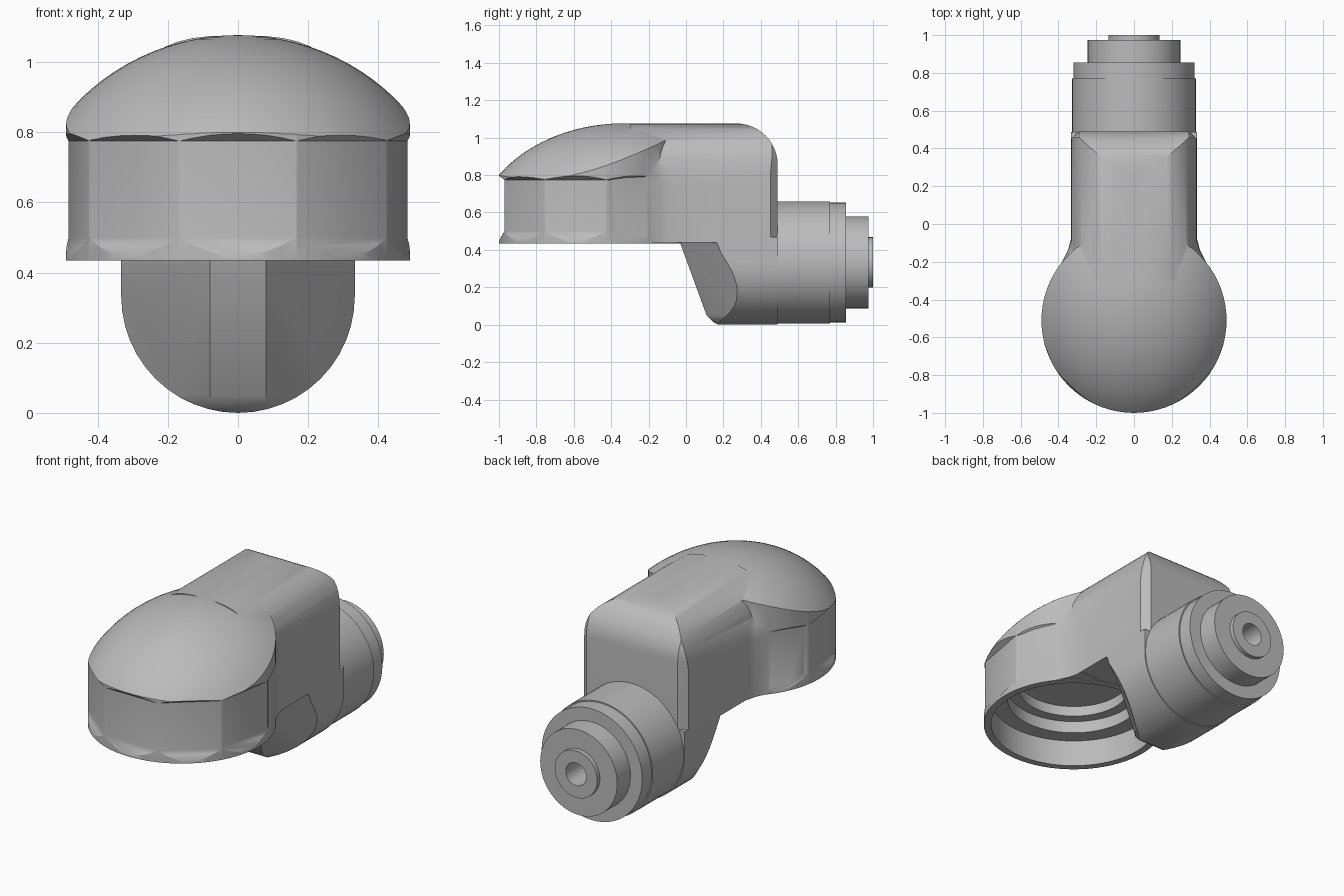
import bpy, bmesh
from math import sin, cos, pi, radians, copysign

cube = bpy.data.objects.get("Cube")
if cube:
    bpy.data.objects.remove(cube, do_unlink=True)

grey = bpy.data.materials.new("plain_grey")
grey.use_nodes = True
grey.diffuse_color = (0.5, 0.5, 0.5, 1)
grey.node_tree.nodes["Principled BSDF"].inputs["Base Color"].default_value = (0.5, 0.5, 0.5, 1)

HEAD_Y = -0.51
BASE_Z = 0.435


def finish(name, bm):
    bmesh.ops.recalc_face_normals(bm, faces=bm.faces)
    mesh = bpy.data.meshes.new(name)
    bm.to_mesh(mesh)
    bm.free()
    mesh.materials.append(grey)
    obj = bpy.data.objects.new(name, mesh)
    bpy.context.collection.objects.link(obj)
    return obj


def loft(name, rings):
    """Skin a row of equal rings and cap both ends."""
    bm = bmesh.new()
    rows = [[bm.verts.new(p) for p in ring] for ring in rings]
    n = len(rows[0])
    for a, b in zip(rows, rows[1:]):
        for i in range(n):
            j = (i + 1) % n
            bm.faces.new((a[i], a[j], b[j], b[i]))
    bm.faces.new(rows[0])
    bm.faces.new(rows[-1])
    return finish(name, bm)


def ring_z(r, z, n=72, start=0.0):
    return [(r * cos(start + 2 * pi * i / n), HEAD_Y + r * sin(start + 2 * pi * i / n), z)
            for i in range(n)]


def boolean(target, tool, operation):
    mod = target.modifiers.new("join", 'BOOLEAN')
    mod.operation = operation
    mod.solver = 'EXACT'
    mod.object = tool
    bpy.context.view_layer.objects.active = target
    bpy.ops.object.modifier_apply(modifier=mod.name)
    bpy.data.objects.remove(tool, do_unlink=True)


def smooth(obj, angle=30):
    bpy.ops.object.select_all(action='DESELECT')
    obj.select_set(True)
    bpy.context.view_layer.objects.active = obj
    bpy.ops.object.shade_smooth_by_angle(angle=radians(angle))


# Round head, trimmed by a nine-sided grip and a domed top
body = loft("elbow_body", [ring_z(0.49, BASE_Z), ring_z(0.49, 1.2)])
grip = [(0.52, 0.40), (0.495, 0.44), (0.461, 0.50), (0.461, 0.775), (0.495, 0.80), (0.6, 0.85), (0.6, 1.3)]
boolean(body, loft("grip", [ring_z(a / cos(pi / 9), z, 9, -pi / 2 + pi / 9) for a, z in grip]),
        'INTERSECT')
bm = bmesh.new()
bmesh.ops.create_uvsphere(bm, u_segments=64, v_segments=48, radius=1)
for v in bm.verts:
    v.co = (v.co.x * 0.63, v.co.y * 0.80 - 0.33, v.co.z * 0.61 + 0.467)
boolean(body, finish("dome", bm), 'INTERSECT')


# Half arch shared by the arm and the neck; a higher power gives squarer shoulders
def arch(w, spring, rise, y, turn=1, power=2.0):
    pts = []
    for i in range(25):
        c, s = cos(pi * i / 24), max(sin(pi * i / 24), 0)
        pts.append((turn * w * copysign(abs(c) ** (2 / power), c), y,
                    spring + turn * rise * s ** (2 / power)))
    return pts


# Neck flaring from the arm out to the head
stations = [(0.47, 0.79, 0.20, -0.40), (0.44, 0.79, 0.25, -0.32), (0.385, 0.79, 0.28, -0.21),
            (0.35, 0.77, 0.29, -0.14), (0.325, 0.742, 0.31, -0.05)]
neck = loft("neck", [arch(w, s, r, y) + [(-w, y, BASE_Z + 0.002), (w, y, BASE_Z + 0.002)]
                     for w, s, r, y in stations])

# Arm and leg: one rounded bar cut to an elbow outline
arm = loft("arm", [arch(0.333, 0.743, 0.333, y, 1, 2.9) + arch(0.333, 0.333, 0.333, y, -1)
                   for y in (-0.3, 0.6)])


def side(x, back):
    pts = [(-0.4, BASE_Z + 0.004), (-0.4, 1.08), (back - 0.235, 1.08)]
    pts += [(back - 0.22 * (1 - sin(pi * i / 24)), 0.856 + 0.22 * cos(pi * i / 24))
            for i in range(13)]
    pts.append((back, BASE_Z + 0.004))
    return [(x, y, z) for y, z in pts]


outline = loft("outline", [side(x, b) for x, b in ((-0.4, 0.39), (-0.29, 0.49), (0.29, 0.49), (0.4, 0.39))])

# Slanted leg front with angled cheeks: height, front, cheek depth
slant = [(-0.01, 0.19, 0.32), (0.015, 0.145, 0.33), (0.05, 0.11, 0.32),
         (0.42, -0.025, 0.22), (0.47, -0.04, 0.21)]
leg = loft("leg", [[(-0.08, f, z), (0.08, f, z), (0.36, f + c, z), (0.36, 0.488, z),
                    (-0.36, 0.488, z), (-0.36, f + c, z)] for z, f, c in slant])
boolean(outline, leg, 'UNION')
boolean(arm, outline, 'INTERSECT')

boolean(body, neck, 'UNION')
boolean(body, arm, 'UNION')

# Stepped socket under the head
socket = [(0.45, 0.3), (0.45, 0.59), (0.36, 0.59), (0.36, 0.66), (0.30, 0.66), (0.30, 0.72)]
boolean(body, loft("socket", [ring_z(r, z) for r, z in socket]), 'DIFFERENCE')
smooth(body)

# Stepped outlet pipe with a bored tip
pipe = [(0.327, 0.3), (0.327, 0.77), (0.320, 0.77), (0.320, 0.855), (0.245, 0.855), (0.245, 0.975),
        (0.135, 0.975), (0.135, 1.0), (0.065, 1.0), (0.065, 0.75)]
outlet = loft("outlet_pipe", [[(r * cos(2 * pi * i / 64), y, 0.333 + r * sin(2 * pi * i / 64))
                               for i in range(64)] for r, y in pipe])
smooth(outlet)
